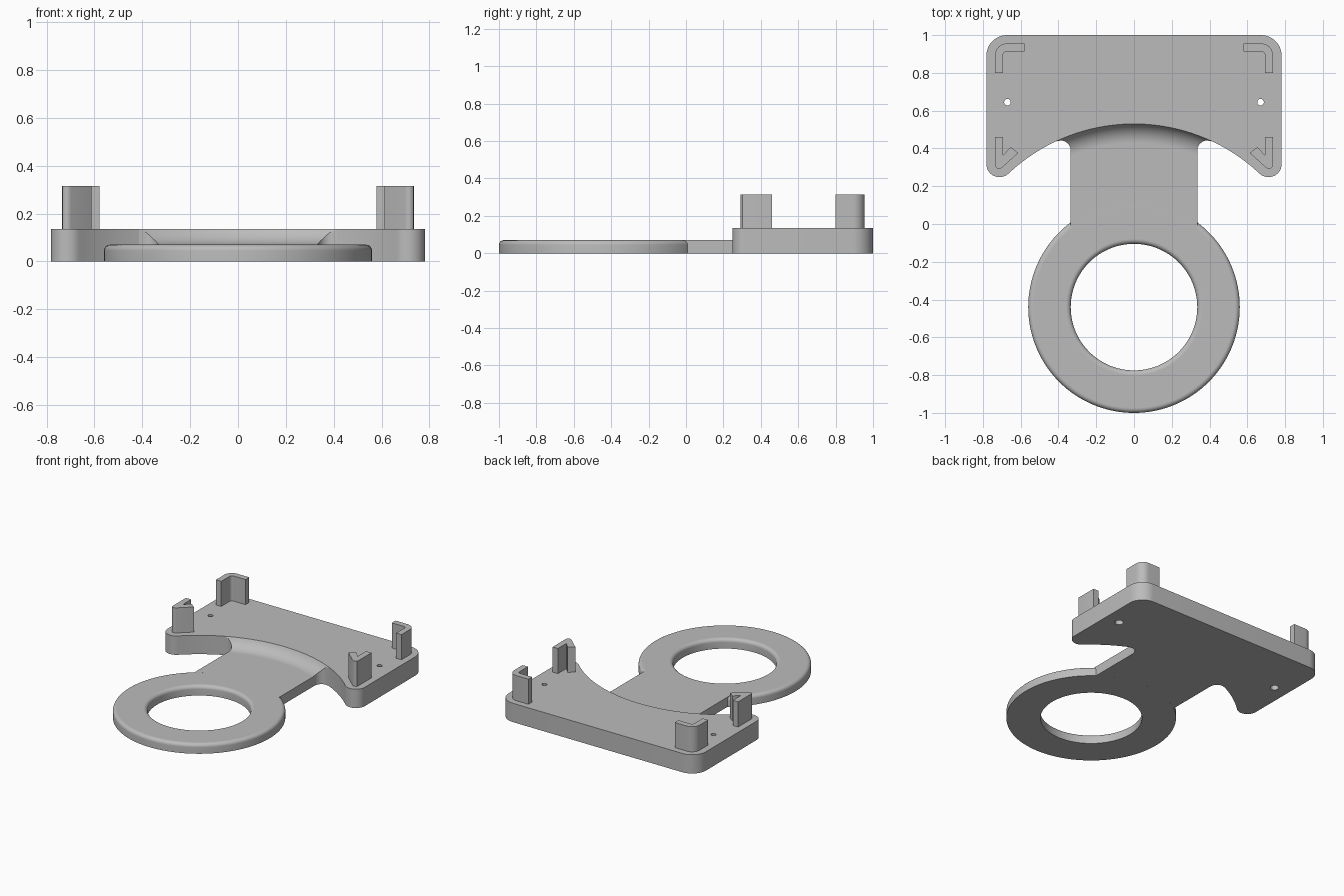
import bpy, bmesh, math
from math import sin, cos, asin, acos, atan2, sqrt, pi, hypot

if "Cube" in bpy.data.objects:
    bpy.data.objects.remove(bpy.data.objects["Cube"])

RING_Y = -0.44            # the ring, tongue and plate arc share this centre
R_OUT, R_IN, R_ARC = 0.56, 0.335, 0.97
Z_LOW, Z_TOP, Z_POST = 0.07, 0.135, 0.315
HALF_W = 0.335            # tongue half width

grey = bpy.data.materials.new("plain_grey")
grey.diffuse_color = (0.5, 0.5, 0.5, 1)
grey.use_nodes = True
grey.node_tree.nodes["Principled BSDF"].inputs["Base Color"].default_value = grey.diffuse_color


def finish(name, bm):
    bmesh.ops.recalc_face_normals(bm, faces=bm.faces)
    me = bpy.data.meshes.new(name)
    bm.to_mesh(me)
    bm.free()
    me.materials.append(grey)
    ob = bpy.data.objects.new(name, me)
    bpy.context.collection.objects.link(ob)
    return ob


def smooth(ob):
    bpy.ops.object.select_all(action='DESELECT')
    ob.select_set(True)
    bpy.context.view_layer.objects.active = ob
    bpy.ops.object.shade_smooth_by_angle(angle=math.radians(30))


def arc(cx, cy, r, a0, a1, n):
    return [(cx + r * cos(a0 + (a1 - a0) * i / n),
             cy + r * sin(a0 + (a1 - a0) * i / n)) for i in range(n + 1)]


def mirrored(pts):
    return [(-x, y) for x, y in reversed(pts)]


def prism(name, pts, z0, z1):
    bm = bmesh.new()
    base = bm.faces.new([bm.verts.new((x, y, z0)) for x, y in pts])
    top = bmesh.ops.extrude_face_region(bm, geom=[base], use_keep_orig=True)
    verts = [g for g in top["geom"] if isinstance(g, bmesh.types.BMVert)]
    bmesh.ops.translate(bm, verts=verts, vec=(0, 0, z1 - z0))
    return finish(name, bm)


# Plate with rounded back corners, round front lobes and a concave front arc
lobe_x, lobe_y, lobe_r = 0.712, 0.318, 0.07
a_lobe = atan2(lobe_y - RING_Y, lobe_x)
half = (arc(0, RING_Y, R_ARC, pi / 2, a_lobe, 36)
        + arc(lobe_x, lobe_y, lobe_r, a_lobe + pi, 2 * pi, 14)[1:]
        + arc(0.672, 0.89, 0.11, 0, pi / 2, 12))
plate = prism("plate", half + mirrored(half)[:-1], 0, Z_TOP)

# Screw holes, wider at the underside
for side in (-1, 1):
    bm = bmesh.new()
    bmesh.ops.create_cone(bm, cap_ends=True, segments=24, radius1=0.029,
                          radius2=0.017, depth=Z_TOP + 0.01)
    bmesh.ops.translate(bm, verts=bm.verts, vec=(side * 0.67, 0.645, Z_TOP / 2))
    cutter = finish("hole_cutter", bm)
    cutter.hide_render = True
    mod = plate.modifiers.new("hole", 'BOOLEAN')
    mod.operation, mod.solver, mod.object = 'DIFFERENCE', 'EXACT', cutter
    bpy.context.view_layer.objects.active = plate
    bpy.ops.object.modifier_apply(modifier=mod.name)
    bpy.data.objects.remove(cutter)
smooth(plate)

# Ring: revolved section with rounded upper edges
b = 0.025
section = [(R_OUT, 0)]
section += arc(R_OUT - b, Z_LOW - b, b, 0, pi / 2, 7)
section += [(R_OUT - b - 0.004, Z_LOW), (R_IN + b + 0.004, Z_LOW)]
section += arc(R_IN + b, Z_LOW - b, b, pi / 2, pi, 7)
section += [(R_IN, 0)]
bm = bmesh.new()
N = 128
loops = [[bm.verts.new((r * cos(2 * pi * i / N), RING_Y + r * sin(2 * pi * i / N), z))
          for r, z in section] for i in range(N)]
for i in range(N):
    p, q = loops[i], loops[(i + 1) % N]
    for k in range(len(section)):
        m = (k + 1) % len(section)
        bm.faces.new((p[k], q[k], q[m], p[m]))
smooth(finish("ring", bm))

# Tongue: polar grid with a cove rising to the plate and flared rear corners
rf = 0.055                                   # flare radius at the corners
D = R_ARC - rf
phi = asin((HALF_W + rf) / D)
r_flare = hypot(HALF_W, D * cos(phi))
rc = 0.11                                    # cove radius
c0 = R_ARC - sqrt(rc ** 2 - (rc - (Z_TOP - Z_LOW)) ** 2)


def half_angle(r):
    if r <= r_flare:
        return asin(HALF_W / r)
    r = min(r, R_ARC)
    return phi - acos(min(1, (r * r + D * D - rf * rf) / (2 * r * D)))


def cove_z(r):
    if r <= c0:
        return Z_LOW
    return Z_LOW + rc - sqrt(rc ** 2 - (r - c0) ** 2)


STEPS = 14
rows = [(R_OUT - b, R_OUT, Z_LOW), (0.7, 0.7, Z_LOW), (c0 - 0.005, c0 - 0.005, Z_LOW)]
for i in range(STEPS + 1):
    r = c0 + (R_ARC - c0) * i / STEPS
    rows.append((r, r, cove_z(r)))
rows.append((R_ARC + 0.01, R_ARC + 0.01, Z_TOP - 0.002))   # buried in the plate

M = 40
bm = bmesh.new()


def row_verts(r, z):
    h = half_angle(r)
    return [bm.verts.new((r * sin(h * (2 * j / M - 1)),
                          RING_Y + r * cos(h * (2 * j / M - 1)), z)) for j in range(M + 1)]


top = [row_verts(rt, z) for rt, _, z in rows]
low = [row_verts(rl, 0) for _, rl, _ in rows]
for i in range(len(rows) - 1):
    for g in (top, low):
        for j in range(M):
            bm.faces.new((g[i][j], g[i][j + 1], g[i + 1][j + 1], g[i + 1][j]))
    for j in (0, M):
        bm.faces.new((top[i][j], top[i + 1][j], low[i + 1][j], low[i][j]))
for i in (0, -1):
    for j in range(M):
        bm.faces.new((top[i][j], top[i][j + 1], low[i][j + 1], low[i][j]))
smooth(finish("tongue", bm))

# Corner posts: rounded L at the back, V shape at the front
back = ([(0.735, 0.8)] + arc(0.675, 0.895, 0.06, 0, pi / 2, 10)
        + [(0.58, 0.955), (0.58, 0.913)]
        + arc(0.675, 0.895, 0.018, pi / 2, 0, 6) + [(0.693, 0.8)])
front = [(0.735, 0.46), (0.693, 0.46), (0.693, 0.365), (0.653, 0.407), (0.613, 0.376),
         (0.698, 0.299), (0.706, 0.294), (0.716, 0.292), (0.726, 0.295),
         (0.733, 0.302), (0.735, 0.312)]
for label, pts in (("back", back), ("front", front)):
    smooth(prism(label + "_post_right", pts, Z_TOP - 0.005, Z_POST))
    smooth(prism(label + "_post_left", mirrored(pts), Z_TOP - 0.005, Z_POST))
